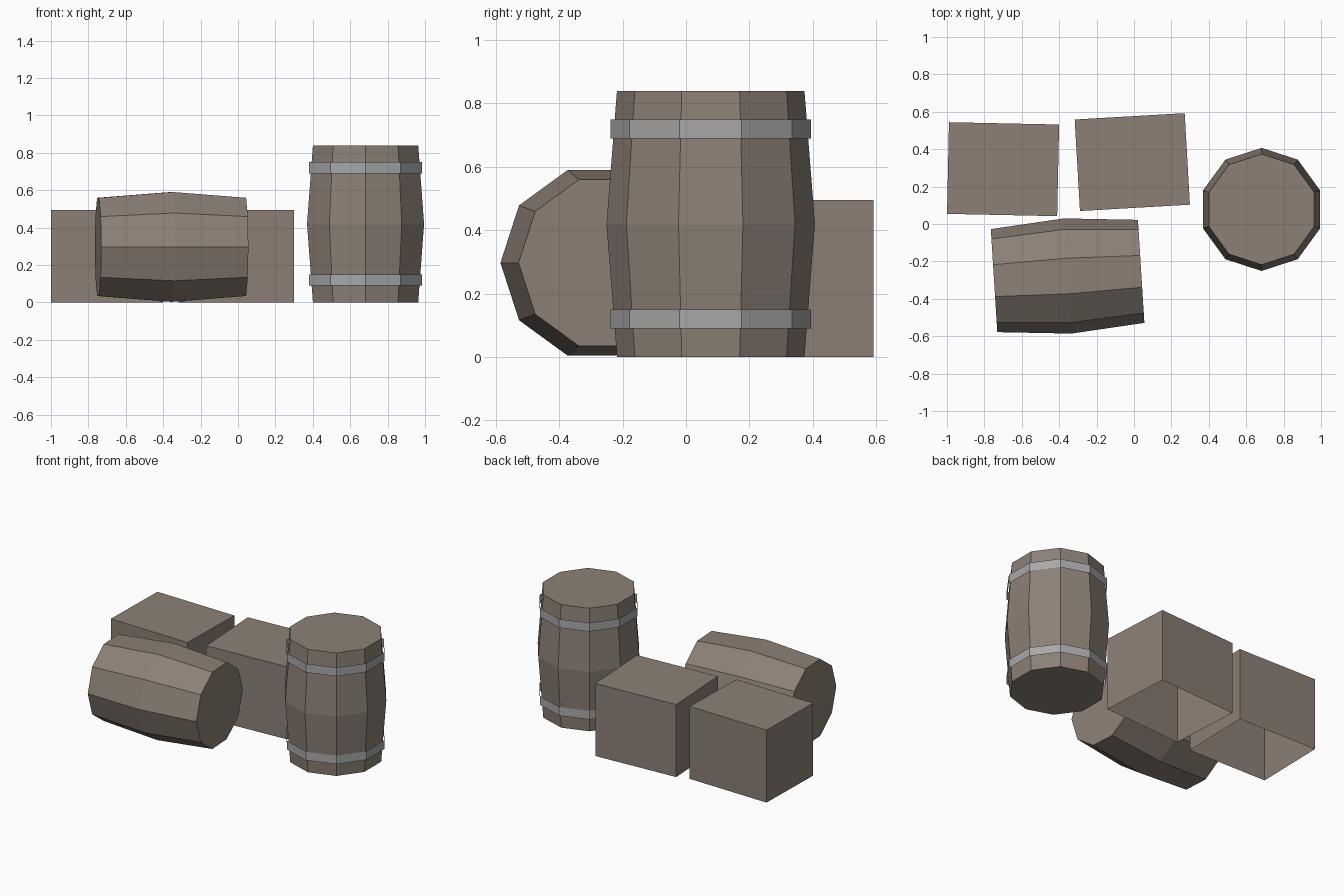
import bpy, bmesh
from math import pi, radians, cos, sin
from mathutils import Matrix

cube = bpy.data.objects.get("Cube")
if cube:
    bpy.data.objects.remove(cube, do_unlink=True)

SIDES = 10


def material(name, colour):
    mat = bpy.data.materials.new(name)
    mat.use_nodes = True
    mat.diffuse_color = (*colour, 1)
    mat.node_tree.nodes["Principled BSDF"].inputs["Base Color"].default_value = (*colour, 1)
    return mat


wood = material("weathered wood", (0.262, 0.216, 0.180))
iron = material("grey iron", (0.39, 0.39, 0.40))


def add_object(name, bm, mat, matrix):
    mesh = bpy.data.meshes.new(name)
    bm.to_mesh(mesh)
    bm.free()
    mesh.materials.append(mat)
    obj = bpy.data.objects.new(name, mesh)
    obj.matrix_world = matrix
    bpy.context.collection.objects.link(obj)
    return obj


def lathe(name, profile, mat, matrix, capped):
    """Faceted surface from (radius, height) pairs, with a corner on +y."""
    bm = bmesh.new()
    angles = [pi / 2 + 2 * pi * i / SIDES for i in range(SIDES)]
    rings = [[bm.verts.new((r * cos(a), r * sin(a), z)) for a in angles] for r, z in profile]
    for low, high in zip(rings, rings[1:]):
        for i in range(SIDES):
            j = (i + 1) % SIDES
            bm.faces.new((low[i], low[j], high[j], high[i]))
    if capped:
        bm.faces.new(rings[0][::-1])
        bm.faces.new(rings[-1])
    return add_object(name, bm, mat, matrix)


def crate(name, x, y, turn):
    """Box shell without a floor."""
    w, d, h = 0.589, 0.49, 0.495
    bm = bmesh.new()
    bmesh.ops.create_cube(bm, size=1, matrix=Matrix.Diagonal((w, d, h, 1)))
    floor = [f for f in bm.faces if f.normal.z < -0.5]
    bmesh.ops.delete(bm, geom=floor, context='FACES_ONLY')
    place = Matrix.Translation((x, y, h / 2)) @ Matrix.Rotation(radians(turn), 4, 'Z')
    return add_object(name, bm, wood, place)


# Crates at the back
crate("right_crate", -0.70, 0.293, -1.2)
crate("left_crate", -0.009, 0.331, 3.3)

# Upright barrel with two iron hoops
stand = Matrix.Translation((0.682, 0.078, 0))
lathe("upright_barrel", [(0.296, 0), (0.329, 0.42), (0.296, 0.84)], wood, stand, True)
for name, z in (("lower_hoop", 0.09), ("upper_hoop", 0.69)):
    lathe(name, [(0.317, z), (0.317, z + 0.06)], iron, stand, False)

# Barrel lying on its side at the front
lying = (Matrix.Translation((-0.355, -0.278, 0.297))
         @ Matrix.Rotation(radians(3.6), 4, 'Z') @ Matrix.Rotation(pi / 2, 4, 'Y'))
lathe("lying_barrel", [(0.276, -0.394), (0.3085, 0), (0.276, 0.394)], wood, lying, True)
